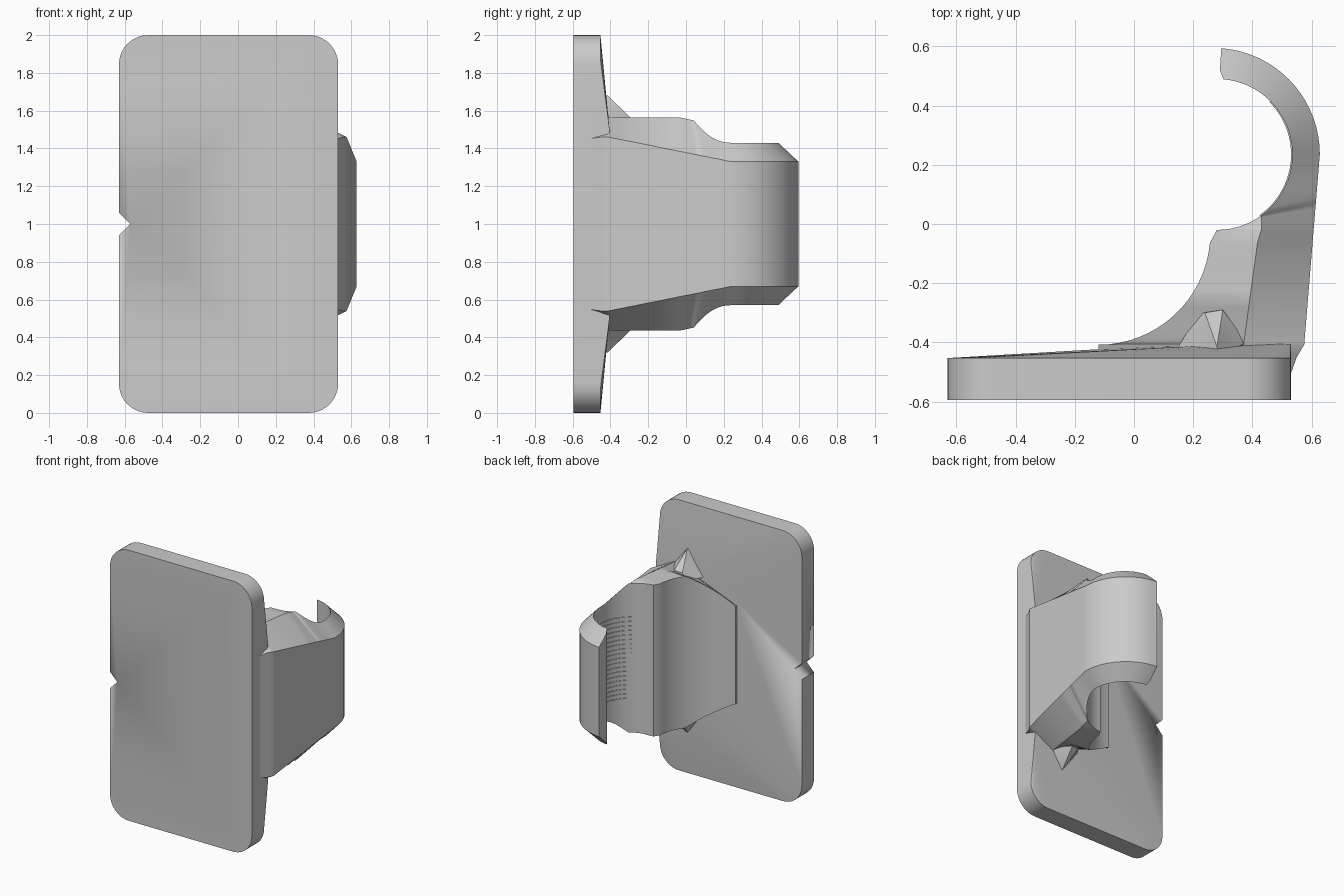
import bpy, bmesh
from math import cos, sin, radians, pi
from mathutils import Vector

if "Cube" in bpy.data.objects:
    bpy.data.objects.remove(bpy.data.objects["Cube"], do_unlink=True)

grey = bpy.data.materials.new("matte grey")
grey.use_nodes = True
grey.diffuse_color = (0.6, 0.6, 0.6, 1)
grey.node_tree.nodes["Principled BSDF"].inputs["Base Color"].default_value = (0.6, 0.6, 0.6, 1)

MID = 1.0  # height of the mirror plane


def finish(name, bm, angle=30):
    bmesh.ops.recalc_face_normals(bm, faces=bm.faces)
    mesh = bpy.data.meshes.new(name)
    bm.to_mesh(mesh)
    bm.free()
    ob = bpy.data.objects.new(name, mesh)
    bpy.context.collection.objects.link(ob)
    mesh.materials.append(grey)
    bpy.ops.object.select_all(action='DESELECT')
    ob.select_set(True)
    bpy.context.view_layer.objects.active = ob
    bpy.ops.object.shade_smooth_by_angle(angle=radians(angle))
    return ob


def hull(name, points, angle=30):
    bm = bmesh.new()
    for p in points:
        bm.verts.new(p)
    res = bmesh.ops.convex_hull(bm, input=bm.verts)
    loose = set(res["geom_interior"] + res["geom_unused"])
    bmesh.ops.delete(bm, geom=[v for v in loose if isinstance(v, bmesh.types.BMVert)], context='VERTS')
    bmesh.ops.dissolve_limit(bm, angle_limit=0.002, verts=bm.verts, edges=bm.edges)
    return finish(name, bm, angle)


def skin(bm, rings):
    rows = [[bm.verts.new(p) for p in ring] for ring in rings]
    n = len(rows[0])
    for a, b in zip(rows, rows[1:]):
        for i in range(n):
            bm.faces.new((a[i], a[(i + 1) % n], b[(i + 1) % n], b[i]))
    bm.faces.new(rows[0])
    bm.faces.new(rows[-1][::-1])


def lerp(a, b, t):
    return a + (b - a) * t


def arc(cx, cy, r, deg):
    return Vector((cx + r * cos(radians(deg)), cy + r * sin(radians(deg))))


# Back plate: rounded rectangle with a gently raised back
R = 0.155
outline = []
for k, (x, z) in enumerate([(0.53 - R, 2 - R), (-0.63 + R, 2 - R), (-0.63 + R, R), (0.53 - R, R)]):
    outline += [arc(x, z, R, 90 * k + 90 * i / 10) for i in range(11)]
pts = [(p.x, y, p.y) for p in outline for y in (-0.595, -0.453)]
for s in (-1, 1):
    pts += [(0.53, -0.405, MID + 0.5 * s), (0.3, -0.408, MID + 0.5 * s), (-0.1, -0.422, MID + 0.4 * s)]
plate = hull("back_plate", pts, 20)

# V notch cut in the plate edge
cutter = hull("notch_cutter", [(x, y, MID + z) for y in (-0.8, -0.2)
                               for x, z in ((-0.57, 0), (-0.69, 0.12), (-0.69, -0.12))])
bpy.context.view_layer.objects.active = plate
cut = plate.modifiers.new("notch", 'BOOLEAN')
cut.operation, cut.solver, cut.object = 'DIFFERENCE', 'EXACT', cutter
bpy.ops.object.modifier_apply(modifier=cut.name)
bpy.data.objects.remove(cutter, do_unlink=True)

# Arm and hook: stations of inner, crest and outer points with half heights
HOOK = (0.28, 0.235, 0.255)
stations = []


def station(inner, crest, outer, hi, hc, ho):
    stations.append([(p[0], p[1], MID + s * h) for s, seq in
                     ((1, ((inner, hi), (crest, hc), (outer, ho))),
                      (-1, ((outer, ho), (crest, hc), (inner, hi)))) for p, h in seq])


def flank(y):  # straight outer wall of the arm
    return Vector((0.575 + (y + 0.41) * 0.082, y))


def flank_height(y):
    return lerp(0.46, 0.33, min(1, max(0, (y + 0.41) / 0.65)))


def top_height(y):  # scooped shoulder between arm and hook
    return 0.43 + 0.12 * min(1, max(0, (0.23 - y) / 0.19)) ** 2


# root buried in the plate
station((-0.12, -0.52), (0.37, -0.52), (0.525, -0.52), 0.36, 0.5, 0.45)
station((-0.12, -0.45), (0.37, -0.45), (0.55, -0.45), 0.36, 0.53, 0.46)
# concave fillet growing out of the plate
for i in range(17):
    t = i / 16
    inner = arc(-0.12, -0.03, 0.378, lerp(-90, -5, t))
    y = inner.y
    crest = Vector((lerp(0.37, 0.43, (y + 0.41) / 0.44), y))
    station(inner, crest, flank(y), lerp(0.36, 0.56, min(1, t * 1.6)), 0.565, flank_height(y))
# hook
for i in range(36):
    a = lerp(-90, 85, i / 35)
    inner = arc(*HOOK, a)
    if a <= -5:
        outer = flank(lerp(-0.03, 0.2, (a + 90) / 85))
    else:
        outer = arc(0.268, 0.235, 0.36, a)
    hi, ho = top_height(inner.y), flank_height(outer.y)
    if a < -53:
        t = (a + 90) / 37
        crest, hc = Vector((0.43, lerp(-0.02, 0.032, t))), lerp(0.562, 0.55, t)
        hi = lerp(0.56, hi, t)
    else:
        crest, hc = inner.lerp(outer, 0.05), lerp(hi, ho, 0.05)
    station(inner, crest, outer, hi, hc, ho)
station((0.29, 0.52), (0.291, 0.53), (0.295, 0.595), 0.40, 0.39, 0.33)

bm = bmesh.new()
skin(bm, stations)
finish("arm_and_hook", bm)

# Pointed gussets above and below the arm root
for side, s in (("upper", 1), ("lower", -1)):
    hull(side + "_gusset", [(x, y, MID + s * h) for x, y, h in (
        (0.14, -0.43, 0.5), (0.22, -0.3, 0.5), (0.24, -0.3, 0.555), (0.3, -0.29, 0.56),
        (0.38, -0.4, 0.55), (0.38, -0.43, 0.5), (0.28, -0.415, 0.68), (0.28, -0.45, 0.68))])

# Fine grip ribs inside the hook
bm = bmesh.new()
for k in range(19):
    z = lerp(0.7, 1.3, k / 18)
    rings = []
    for i in range(15):
        a = lerp(-55, 45, i / 14)
        inside, buried = arc(*HOOK[:2], 0.251, a), arc(*HOOK[:2], 0.262, a)
        rings.append([(*p, z + h) for p, h in ((inside, -0.005), (inside, 0.005),
                                               (buried, 0.005), (buried, -0.005))])
    skin(bm, rings)
finish("grip_ribs", bm)
